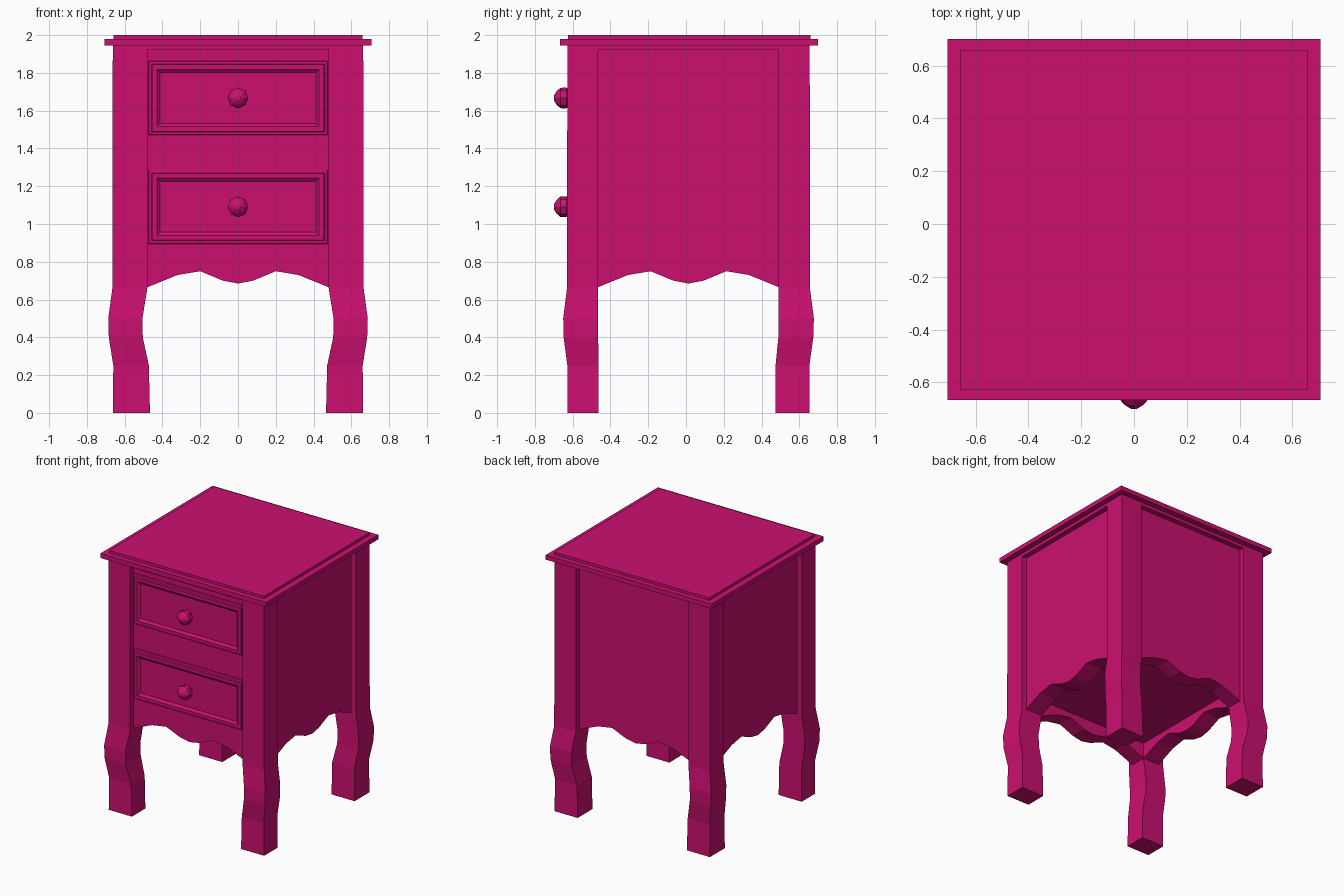
import bpy, bmesh, math
from mathutils import Vector

if "Cube" in bpy.data.objects:
    bpy.data.objects.remove(bpy.data.objects["Cube"])

mat = bpy.data.materials.new("pink_paint")
mat.diffuse_color = (0.6, 0.005, 0.16, 1)
mat.use_nodes = True
mat.node_tree.nodes["Principled BSDF"].inputs["Base Color"].default_value = mat.diffuse_color


def finish(name, bm):
    bmesh.ops.recalc_face_normals(bm, faces=bm.faces)
    me = bpy.data.meshes.new(name)
    bm.to_mesh(me)
    bm.free()
    me.materials.append(mat)
    ob = bpy.data.objects.new(name, me)
    bpy.context.collection.objects.link(ob)
    return ob


def loft(name, rings, cap_start=True):
    """Skin a stack of equal-length point rings and cap the ends."""
    bm = bmesh.new()
    vs = [[bm.verts.new(p) for p in r] for r in rings]
    n = len(rings[0])
    for a, b in zip(vs, vs[1:]):
        for i in range(n):
            j = (i + 1) % n
            bm.faces.new((a[i], a[j], b[j], b[i]))
    if cap_start:
        bm.faces.new(vs[0])
    bm.faces.new(vs[-1])
    return finish(name, bm)


def rect(x0, x1, y0, y1, z):
    return [(x0, y0, z), (x1, y0, z), (x1, y1, z), (x0, y1, z)]


def slab(name, x0, x1, y0, y1, z0, z1):
    return loft(name, [rect(x0, x1, y0, y1, z) for z in (z0, z1)])


# Table top: flush under-board, overhanging board, raised centre
slab("top_underboard", -0.663, 0.663, -0.628, 0.655, 1.92, 1.945)
slab("top_board", -0.707, 0.707, -0.667, 0.70, 1.945, 1.98)
slab("top_raised_panel", -0.66, 0.66, -0.626, 0.66, 1.98, 2.0)

# Curved legs: z, outer x, inner x, front outer y, front inner y, back inner y, back outer y
LEG = [
    (0.00, 0.663, 0.466, -0.628, -0.463, 0.474, 0.655),
    (0.25, 0.660, 0.472, -0.628, -0.463, 0.474, 0.653),
    (0.40, 0.684, 0.504, -0.648, -0.465, 0.489, 0.674),
    (0.50, 0.687, 0.506, -0.650, -0.467, 0.490, 0.677),
    (0.66, 0.665, 0.480, -0.630, -0.465, 0.490, 0.656),
    (1.92, 0.663, 0.480, -0.628, -0.465, 0.490, 0.655),
]
for s, side in ((-1, "left"), (1, "right")):
    loft(f"front_leg_{side}", [rect(s * xi, s * xo, a, b, z) for z, xo, xi, a, b, c, d in LEG])
    loft(f"back_leg_{side}", [rect(s * xi, s * xo, c, d, z) for z, xo, xi, a, b, c, d in LEG])

# Recessed panels with a scalloped lower edge
HALF = [(0.48, 0.665), (0.32, 0.73), (0.20, 0.75), (0.08, 0.70)]
WAVE = [(-u, z) for u, z in HALF] + [(0, 0.685)] + HALF[::-1]
OUTLINE = WAVE + [(0.48, 1.92), (-0.48, 1.92)]
CY = 0.013
for name, outer, inner in (("front_panel", -0.59, -0.465), ("back_panel", 0.615, 0.49)):
    loft(name, [[(u, y, z) for u, z in OUTLINE] for y in (outer, inner)])
for name, s in (("left_panel", -1), ("right_panel", 1)):
    loft(name, [[(s * x, CY + u, z) for u, z in OUTLINE] for x in (0.623, 0.48)])

# Bottom board
slab("bottom_board", -0.49, 0.49, -0.475, 0.50, 0.79, 0.83)

# Drawer fronts with raised moulding, and turned eight-sided knobs
MOULD = [(0.0, -0.585), (0.003, -0.598), (0.018, -0.600), (0.020, -0.615),
         (0.045, -0.615), (0.063, -0.600)]
KNOB = [(-0.585, 0.03), (-0.612, 0.03), (-0.632, 0.055), (-0.665, 0.054),
        (-0.685, 0.036), (-0.70, 0.012)]
for label, zc in (("upper", 1.667), ("lower", 1.091)):
    rings = []
    for inset, y in MOULD:
        w, h = 0.475 - inset, 0.197 - inset
        rings.append([(-w, y, zc - h), (w, y, zc - h), (w, y, zc + h), (-w, y, zc + h)])
    loft(f"{label}_drawer_front", rings)
    knob = loft(f"{label}_drawer_knob", [
        [(r * math.sin(k * math.pi / 4), y, zc + r * math.cos(k * math.pi / 4)) for k in range(8)]
        for y, r in KNOB])
